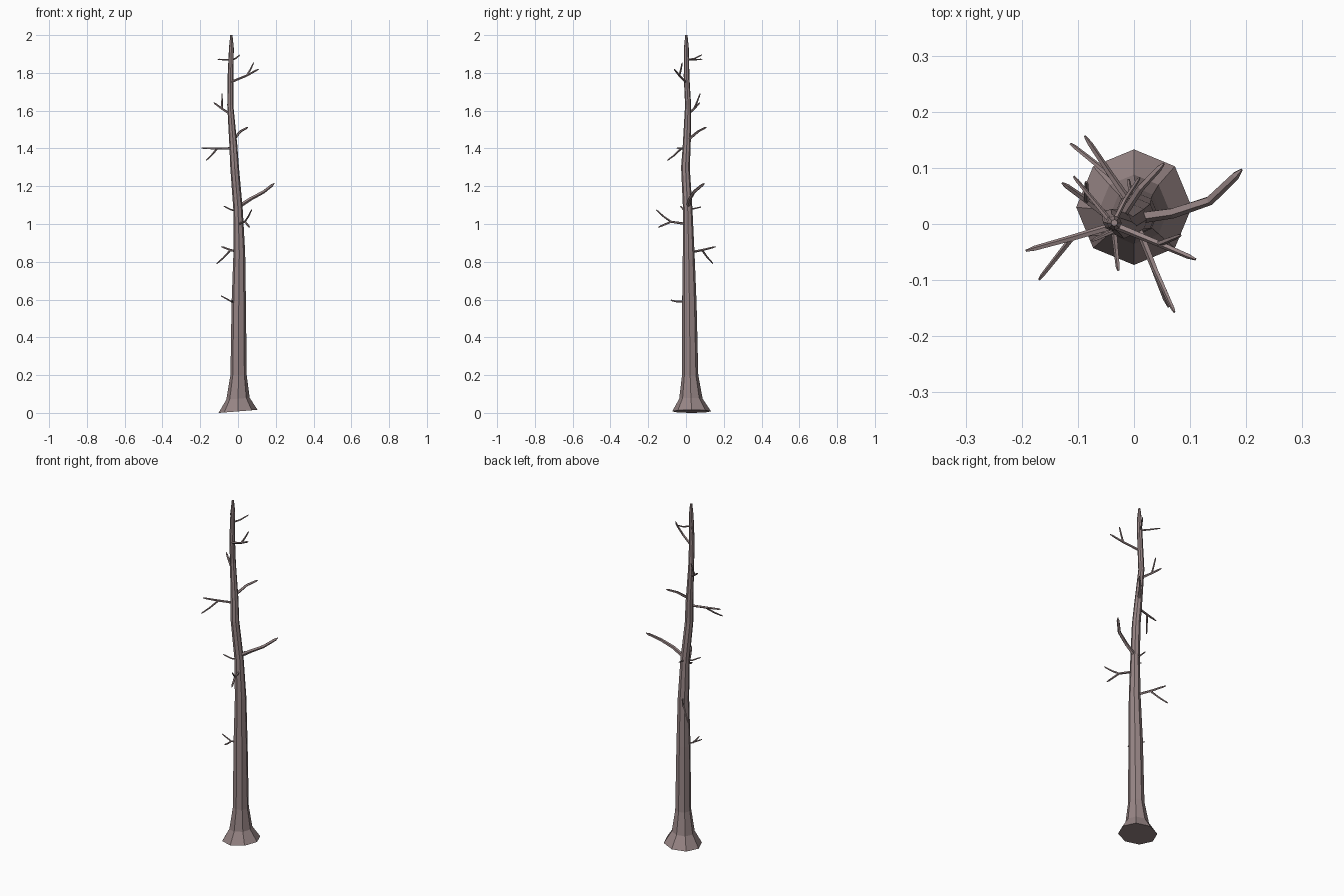
import bpy, bmesh, math
from mathutils import Vector

bark = bpy.data.materials.new("bark")
bark.diffuse_color = (0.31, 0.235, 0.235, 1)


def finish(name, bm):
    bmesh.ops.recalc_face_normals(bm, faces=bm.faces)
    me = bpy.data.meshes.new(name)
    bm.to_mesh(me)
    bm.free()
    me.materials.append(bark)
    ob = bpy.data.objects.new(name, me)
    bpy.context.collection.objects.link(ob)
    return ob


def skin(bm, rings):
    # bridge consecutive vertex rings and cap both ends
    n = len(rings[0])
    for a, b in zip(rings, rings[1:]):
        for i in range(n):
            j = (i + 1) % n
            bm.faces.new((a[i], a[j], b[j], b[i]))
    bm.faces.new(rings[0][::-1])
    bm.faces.new(rings[-1])


def tube(bm, pts, r0, r1, sides=5):
    # tapered low-poly tube along a path, thin only near the tip
    pts = [Vector(p) for p in pts]
    pts.insert(-1, pts[-2].lerp(pts[-1], 0.8))
    rings = []
    for k, p in enumerate(pts):
        d = (pts[min(k + 1, len(pts) - 1)] - pts[max(k - 1, 0)]).normalized()
        u = d.cross(Vector((0, 0, 1))).normalized()
        v = d.cross(u)
        r = r1 if k == len(pts) - 1 else r0 * (1 - 0.3 * k / (len(pts) - 2))
        rings.append([bm.verts.new(p + r * (math.cos(t) * u + math.sin(t) * v))
                      for t in (2 * math.pi * i / sides for i in range(sides))])
    skin(bm, rings)


# trunk: octagonal rings (z, centre x, centre y, radius), slightly tilted foot
trunk = [(0.01, 0, 0.03, 0.103), (0.075, 0, 0.026, 0.062), (0.2, 0.003, 0.022, 0.043),
         (0.58, 0.004, 0.018, 0.038), (0.85, 0.007, 0.014, 0.031),
         (1.08, 0.0, 0.009, 0.025), (1.30, -0.018, -0.003, 0.023),
         (1.42, -0.025, 0.004, 0.021), (1.63, -0.041, 0.011, 0.016),
         (1.78, -0.040, 0.003, 0.015), (1.93, -0.035, 0.002, 0.013),
         (2.0, -0.035, 0.002, 0.006)]
bm = bmesh.new()
rings = []
for k, (z, cx, cy, r) in enumerate(trunk):
    tilt = 0.08 if k < 2 else 0
    ring = []
    for i in range(8):
        a = i * math.pi / 4
        x = cx + r * math.cos(a)
        ring.append(bm.verts.new((x, cy + r * math.sin(a), z - 0.002 + tilt * x if k == 0
                                  else z + tilt * x)))
    rings.append(ring)
skin(bm, rings)
finish("trunk", bm)

# branches: main path, optional side twig (from a fork point), base radius
branches = {
    "big_branch": ([(0.0, 0.01, 1.09), (0.07, 0.02, 1.135), (0.135, 0.042, 1.17),
                    (0.192, 0.097, 1.215)], None, 0.011),
    "low_twig": ([(0.0, 0.01, 0.58), (-0.035, -0.015, 0.59), (-0.09, -0.02, 0.62)],
                 (-0.028, -0.083, 0.597), 0.005),
    "rear_fork": ([(0.005, 0.02, 0.85), (-0.04, 0.085, 0.862), (-0.088, 0.157, 0.88)],
                  (-0.113, 0.143, 0.79), 0.007),
    "front_fork": ([(0.005, 0.0, 1.0), (0.036, -0.078, 1.012), (0.062, -0.148, 0.982)],
                   (0.072, -0.157, 1.075), 0.007),
    "mid_twig_left": ([(0.0, 0.005, 1.07), (-0.035, -0.012, 1.075), (-0.075, -0.03, 1.095)],
                      None, 0.005),
    "mid_twig_rear": ([(0.0, 0.01, 1.078), (-0.005, 0.045, 1.082), (-0.01, 0.08, 1.09)],
                      None, 0.005),
    "left_fork": ([(-0.025, 0.0, 1.40), (-0.11, -0.025, 1.40), (-0.193, -0.048, 1.402)],
                  (-0.169, -0.099, 1.337), 0.007),
    "rear_branch": ([(-0.028, 0.005, 1.44), (0.012, 0.065, 1.49), (0.053, 0.108, 1.513)],
                    None, 0.008),
    "upper_fork": ([(-0.04, 0.008, 1.58), (-0.085, 0.042, 1.61), (-0.128, 0.073, 1.642)],
                   (-0.085, 0.075, 1.69), 0.007),
    "right_fork": ([(-0.04, 0.0, 1.75), (0.045, -0.035, 1.785), (0.11, -0.063, 1.82)],
                   (0.083, -0.02, 1.855), 0.007),
    "top_twig_left": ([(-0.038, 0.0, 1.87), (-0.075, 0.045, 1.87), (-0.108, 0.085, 1.872)],
                      None, 0.005),
    "top_twig_rear": ([(-0.038, 0.0, 1.87), (-0.015, 0.045, 1.875), (0.01, 0.083, 1.895)],
                      None, 0.005),
}
for name, (path, twig, r) in branches.items():
    bm = bmesh.new()
    tube(bm, path, r, 0.002)
    if twig:
        a, b = Vector(path[1]), Vector(twig)
        bend = a.lerp(b, 0.5) + Vector((0, 0, -0.004))
        tube(bm, [a, bend, b], 0.0055, 0.002)
    finish(name, bm)
